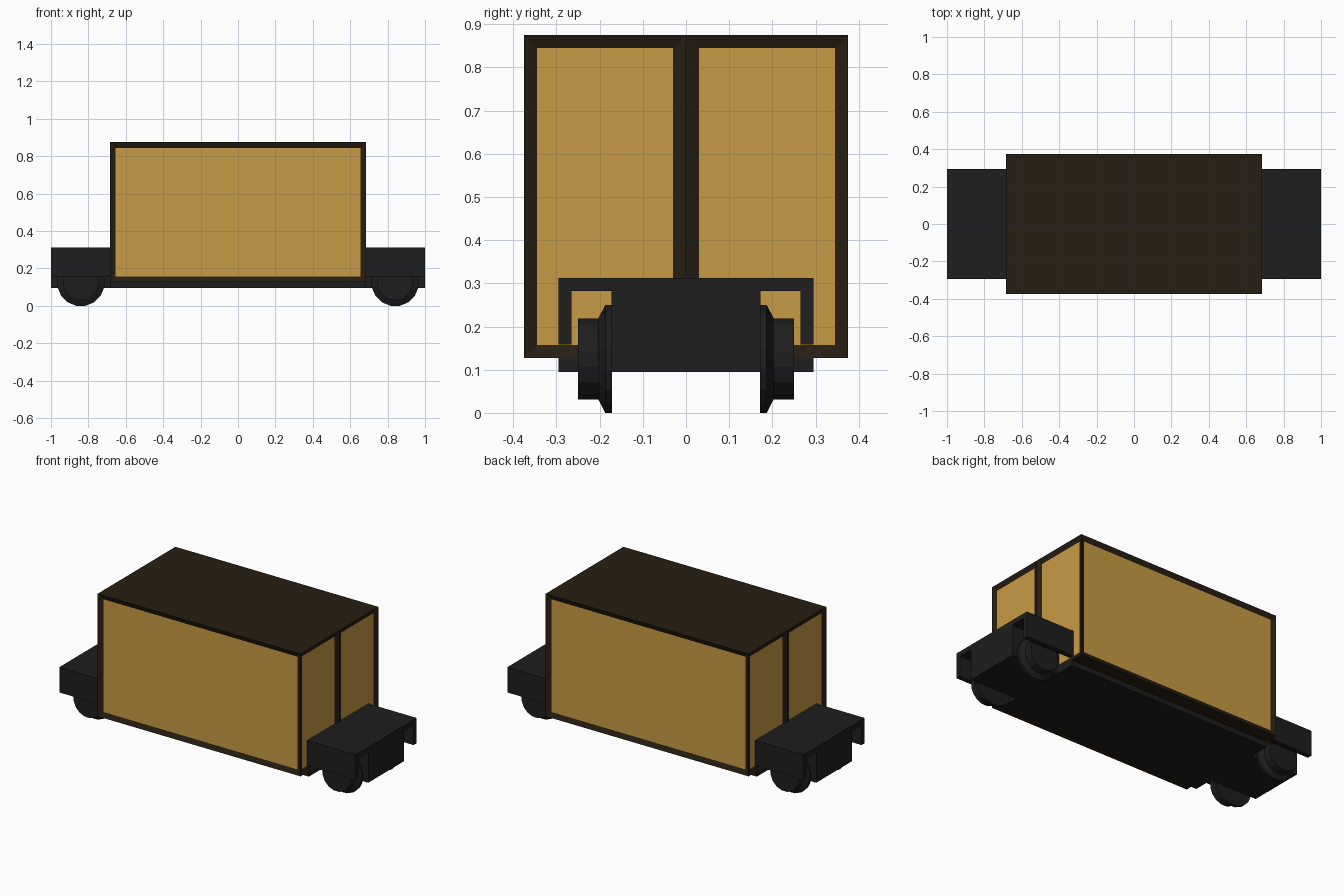
import bpy, bmesh, math
from mathutils import Matrix

if "Cube" in bpy.data.objects:
    bpy.data.objects.remove(bpy.data.objects["Cube"])


def material(name, rgb):
    m = bpy.data.materials.new(name)
    m.diffuse_color = (*rgb, 1)
    m.use_nodes = True
    m.node_tree.nodes["Principled BSDF"].inputs["Base Color"].default_value = m.diffuse_color
    return m


GOLD = material("panel_gold", (0.58, 0.33, 0.058))
BROWN = material("frame_brown", (0.02, 0.013, 0.0065))
BLACK = material("chassis_black", (0.013, 0.013, 0.013))


def finish(name, bm, *mats):
    bmesh.ops.recalc_face_normals(bm, faces=bm.faces)
    me = bpy.data.meshes.new(name)
    bm.to_mesh(me)
    bm.free()
    ob = bpy.data.objects.new(name, me)
    bpy.context.collection.objects.link(ob)
    for m in mats:
        me.materials.append(m)
    return ob


def box_mesh(x0, x1, y0, y1, z0, z1):
    bm = bmesh.new()
    mat = Matrix.Translation(((x0 + x1) / 2, (y0 + y1) / 2, (z0 + z1) / 2)) \
        @ Matrix.Diagonal((x1 - x0, y1 - y0, z1 - z0, 1))
    bmesh.ops.create_cube(bm, size=1, matrix=mat)
    return bm


# cargo body: ends split into two doors, then panels recessed into the frame
bm = box_mesh(-0.685, 0.685, -0.375, 0.375, 0.127, 0.875)
bmesh.ops.bisect_plane(bm, geom=bm.verts[:] + bm.edges[:] + bm.faces[:],
                       plane_co=(0, 0, 0), plane_no=(0, 1, 0))
bm.normal_update()
panels = [f for f in bm.faces if abs(f.normal.z) < 0.5]
bmesh.ops.inset_individual(bm, faces=panels, thickness=0.03, depth=-0.012,
                           use_even_offset=True)
for f in panels:
    f.material_index = 1
finish("cargo_body", bm, BROWN, GOLD)

# floor pan under the body
finish("floor_pan", box_mesh(-0.685, 0.685, -0.295, 0.295, 0.095, 0.127), BLACK)

# end decks: central beam with overhanging fenders
half = [(0.295, 0.312), (0.295, 0.158), (0.265, 0.158),
        (0.265, 0.282), (0.172, 0.282), (0.172, 0.095)]
profile = half + [(-y, z) for y, z in reversed(half)]
for side, label in ((-1, "left"), (1, "right")):
    bm = bmesh.new()
    face = bm.faces.new([bm.verts.new((side * 0.673, y, z)) for y, z in profile])
    ext = bmesh.ops.extrude_face_region(bm, geom=[face], use_keep_orig=True)
    bmesh.ops.translate(bm, vec=(side * 0.327, 0, 0),
                        verts=[v for v in ext["geom"] if isinstance(v, bmesh.types.BMVert)])
    finish(label + "_end_deck", bm, BLACK)

# flanged wheels: lathed profile of (distance along axle, radius)
SIDES = 16
rings = [(0.171, 0.125), (0.187, 0.125), (0.203, 0.094), (0.25, 0.094)]
for sx, lx in ((-1, "left"), (1, "right")):
    for sy, ly in ((-1, "front"), (1, "back")):
        bm = bmesh.new()
        loops = []
        for y, r in rings:
            r /= math.cos(math.pi / SIDES)
            angles = [(i + 0.5) * 2 * math.pi / SIDES for i in range(SIDES)]
            loops.append([bm.verts.new((sx * 0.84 + r * math.cos(a), sy * y,
                                        0.125 + r * math.sin(a))) for a in angles])
        for a, b in zip(loops, loops[1:]):
            for i in range(SIDES):
                j = (i + 1) % SIDES
                bm.faces.new((a[i], a[j], b[j], b[i]))
        bm.faces.new(loops[0])
        bm.faces.new(loops[-1])
        finish(f"{ly}_{lx}_wheel", bm, BLACK)
